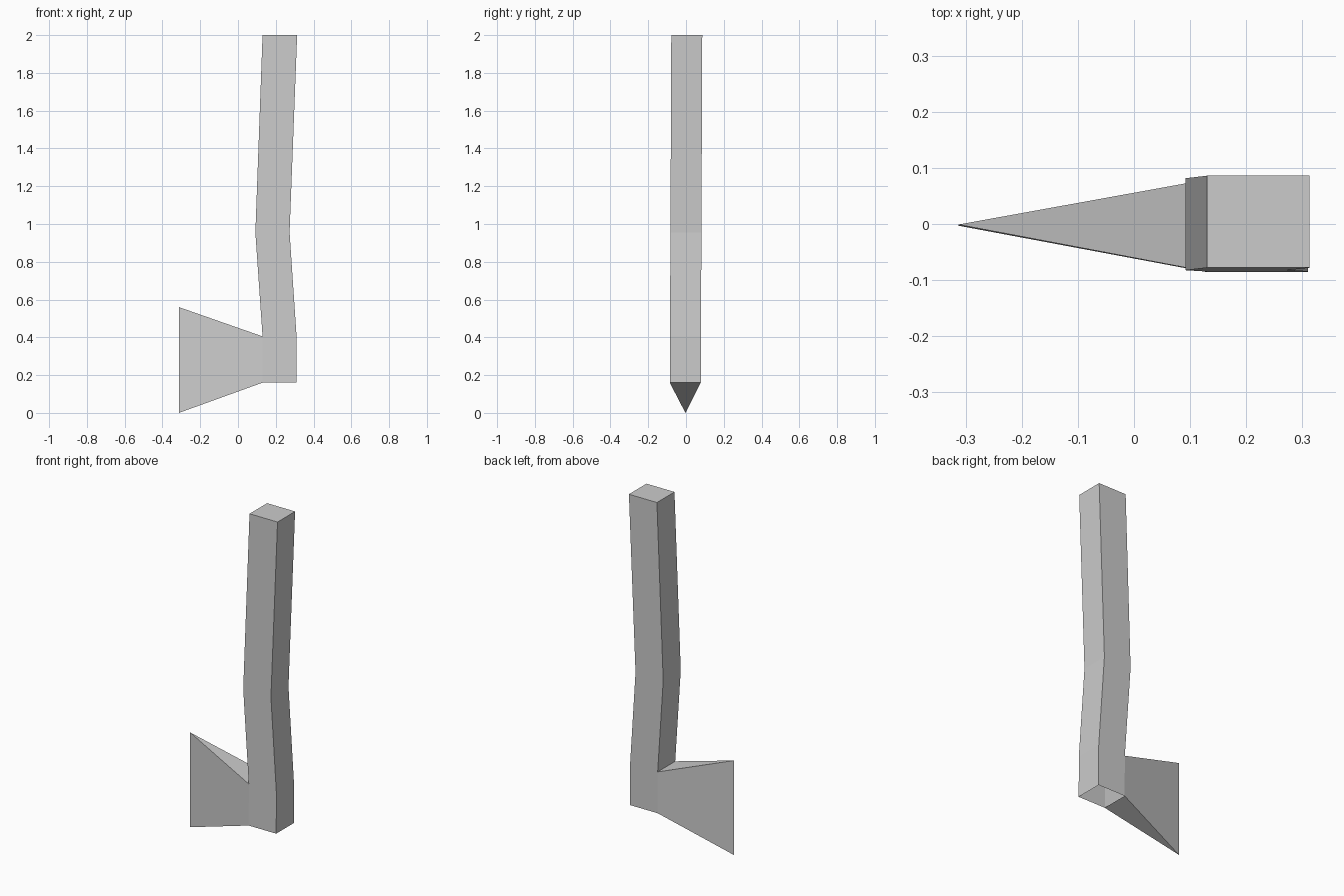
import bpy, bmesh

if "Cube" in bpy.data.objects:
    bpy.data.objects.remove(bpy.data.objects["Cube"])


def lean(z):
    # slight sideways lean of the whole axe
    return 0.0043 * (z - 1.05)


def ring(bm, x0, x1, z, half=0.082):
    y = lean(z)
    return [bm.verts.new(p) for p in ((x0, y - half, z), (x1, y - half, z),
                                      (x1, y + half, z), (x0, y + half, z))]


bm = bmesh.new()

# Bent square handle, lofted from the open foot to the capped top
sections = [(0.13, 0.31, 0.16), (0.13, 0.31, 0.405),
            (0.092, 0.273, 0.955), (0.13, 0.313, 2.0)]
rings = [ring(bm, *s) for s in sections]
for n, (a, b) in enumerate(zip(rings, rings[1:])):
    for i in range(4):
        j = (i + 1) % 4
        if n == 0 and i == 3:
            continue  # the blade joins here
        bm.faces.new((a[i], a[j], b[j], b[i]))
bm.faces.new(rings[-1])

# Wedge blade flaring out to a vertical cutting edge
low, high = rings[0], rings[1]
tip_low = bm.verts.new((-0.313, -0.003, 0.0))
tip_high = bm.verts.new((-0.313, -0.001, 0.56))
bm.faces.new((tip_low, low[0], high[0], tip_high))
bm.faces.new((low[3], tip_low, tip_high, high[3]))
bm.faces.new((high[0], high[3], tip_high))
bm.faces.new((low[3], low[0], tip_low))

mesh = bpy.data.meshes.new("axe")
bm.to_mesh(mesh)
bm.free()
bpy.context.collection.objects.link(bpy.data.objects.new("axe", mesh))
